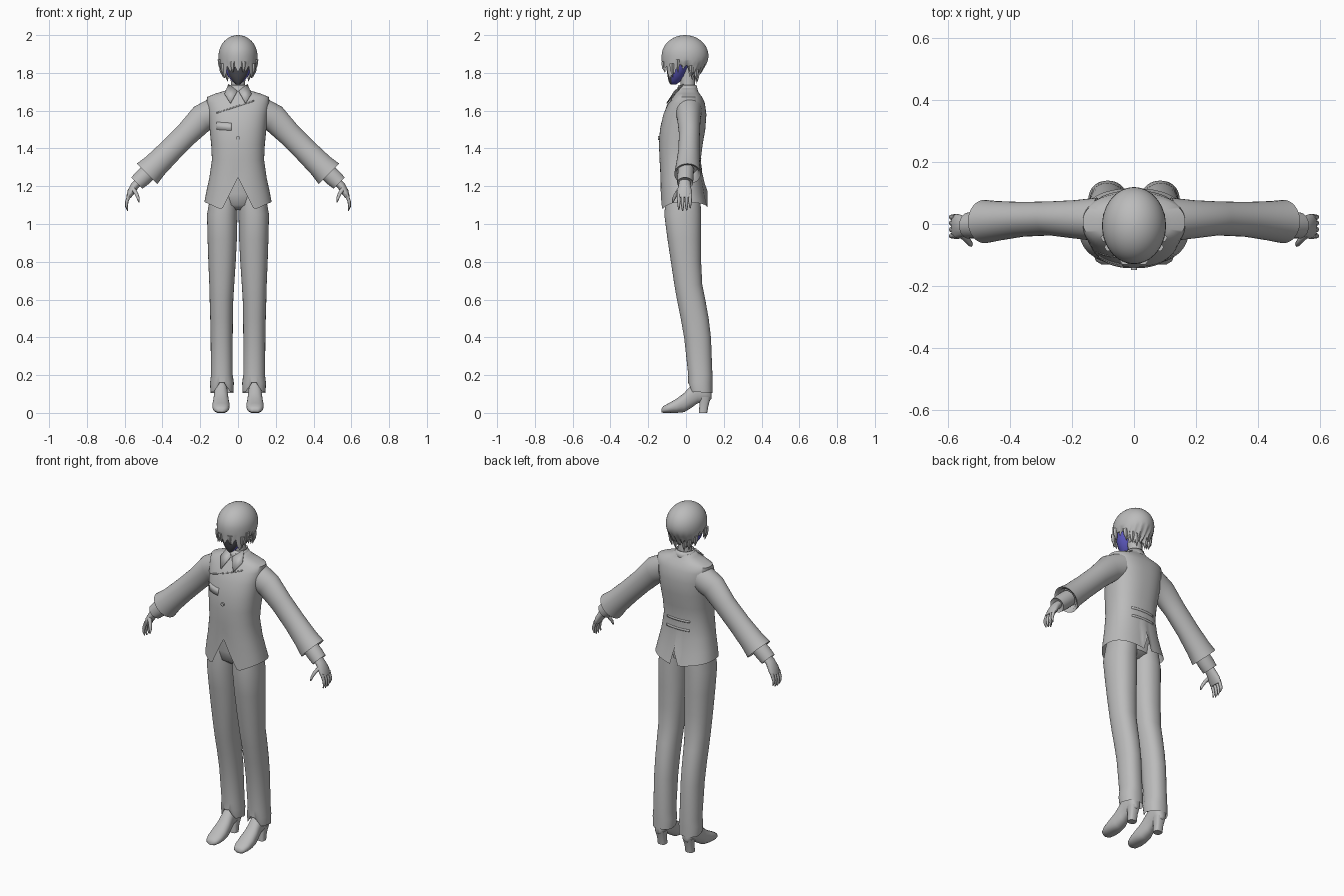
import bpy, bmesh, math
from math import sin, cos, pi
from mathutils import Vector


def material(name, rgb):
    m = bpy.data.materials.new(name)
    m.diffuse_color = (*rgb, 1)
    return m


GREY = material("plain grey", (0.5, 0.5, 0.5))
DARK = material("dark face", (0.07, 0.07, 0.08))
BLUE = material("blue cheek", (0.11, 0.1, 0.52))


def finish(name, bm, mirror=False, angle=50, thick=0, mat=GREY):
    bmesh.ops.recalc_face_normals(bm, faces=bm.faces)
    me = bpy.data.meshes.new(name)
    bm.to_mesh(me)
    bm.free()
    me.materials.append(mat)
    ob = bpy.data.objects.new(name, me)
    bpy.context.collection.objects.link(ob)
    bpy.context.view_layer.objects.active = ob
    ob.select_set(True)
    bpy.ops.object.shade_smooth_by_angle(angle=math.radians(angle))
    ob.select_set(False)
    if thick:
        ob.modifiers.new("thickness", 'SOLIDIFY').thickness = thick
    if mirror:
        ob.modifiers.new("mirror", 'MIRROR')
    return ob


def loft(name, rings, n=24, p=2.0, plane='xy', caps=(True, True), warp=None, **kw):
    """Skin rings of (cx, cy, cz, half_u, half_v, tilt); tilt turns u in the xz plane."""
    bm = bmesh.new()
    rows = []
    for cx, cy, cz, hu, hv, *t in rings:
        t = t[0] if t else 0
        u = Vector((cos(t), 0, sin(t)))
        v = Vector((0, 1, 0)) if plane == 'xy' else Vector((0, 0, 1))
        row = []
        for i in range(n):
            c, s = cos(2 * pi * i / n), sin(2 * pi * i / n)
            a = math.copysign(abs(c) ** (2 / p), c) if abs(c) > 1e-6 else 0
            b = math.copysign(abs(s) ** (2 / p), s) if abs(s) > 1e-6 else 0
            co = Vector((cx, cy, cz)) + u * hu * a + v * hv * b
            if warp:
                co.z = warp(co)
            row.append(bm.verts.new(co))
        rows.append(row)
    for r, q in zip(rows, rows[1:]):
        for i in range(n):
            j = (i + 1) % n
            bm.faces.new((r[i], r[j], q[j], q[i]))
    if caps[0]:
        bm.faces.new(rows[0])
    if caps[1]:
        bm.faces.new(rows[-1])
    return finish(name, bm, **kw)


# Jacket: height, half width, front y, back y
TORSO = [(1.10, .178, -.135, .115), (1.16, .168, -.135, .10), (1.24, .152, -.137, .086),
         (1.34, .138, -.14, .078), (1.42, .142, -.143, .088), (1.50, .15, -.138, .102),
         (1.58, .158, -.12, .108), (1.64, .166, -.094, .10), (1.672, .165, -.07, .085),
         (1.69, .12, -.06, .072), (1.705, .07, -.05, .062), (1.72, .055, -.045, .055)]
P = 2.4


def jacket_hem(co):
    if co.z >= 1.34:
        return co.z
    ax = abs(co.x)
    if co.y < -.02:
        hem = 1.245 - 2 * ax if ax < .085 else 1.075 + (ax - .085) * .45
    else:
        hem = 1.17 if ax < .012 else 1.08 + .2 * ax
    return hem + (co.z - 1.10) / .24 * (1.34 - hem)


loft("jacket", [(0, (f + b) / 2, z, w, (b - f) / 2) for z, w, f, b in TORSO],
     n=64, p=P, caps=(False, True), warp=jacket_hem)


def surface_y(x, z, back=False):
    for (z0, w0, f0, b0), (z1, w1, f1, b1) in zip(TORSO, TORSO[1:]):
        if z0 <= z <= z1:
            k = (z - z0) / (z1 - z0)
            w, f, b = (p + (q - p) * k for p, q in ((w0, w1), (f0, f1), (b0, b1)))
            d = (b - f) / 2 * max(0, 1 - min(1, abs(x / w)) ** P) ** (1 / P)
            return (f + b) / 2 + (d if back else -d)
    return 0


def strip(name, a, b, height, back=False):
    """Thin cloth band lying on the jacket from (x, z) a to b."""
    bm = bmesh.new()
    off = .002 if back else -.002
    prev = None
    for i in range(13):
        x, z = (p + (q - p) * i / 12 for p, q in zip(a, b))
        cur = [bm.verts.new((x, surface_y(x, h, back) + off, h)) for h in (z, z + height)]
        if prev:
            bm.faces.new((prev[0], cur[0], cur[1], prev[1]))
        prev = cur
    finish(name, bm, thick=.006)


strip("chest_seam", (-.115, 1.585), (.085, 1.65), .006)
strip("pocket_flap", (-.115, 1.50), (-.035, 1.495), .04)
for k, z in enumerate((1.285, 1.335)):
    strip(f"back_belt_{k}", (-.075, z), (.075, z), .012, back=True)

# Button on the chest
loft("button", [(0, -.138, 1.455, .010, .010), (0, -.149, 1.455, .010, .010)],
     n=12, plane='xz')

# Collar band, collar wings and neck
loft("collar_band", [(0, .005, 1.69, .062, .062), (0, .008, 1.735, .05, .048)],
     n=32, caps=(False, False), thick=.005)
loft("neck", [(0, .01, 1.68, .045, .042), (0, .01, 1.74, .038, .038), (0, .005, 1.83, .04, .042)])
bm = bmesh.new()
bm.faces.new([bm.verts.new(c) for c in ((.05, -.015, 1.742), (.004, -.062, 1.705),
                                        (.04, -.104, 1.64), (.072, -.062, 1.69))])
finish("collar_wing", bm, mirror=True, thick=.005)

# Sleeves and shirt cuffs
D = pi / 4
loft("sleeve", [(.12, .015, 1.595, .08, .07, 1.4), (.19, .015, 1.56, .074, .062, .95),
                (.27, .018, 1.477, .064, .055, D), (.36, .015, 1.387, .064, .056, D),
                (.44, .01, 1.307, .068, .064, D), (.482, .008, 1.265, .077, .07, D),
                (.476, .008, 1.271, .06, .058, D), (.45, .008, 1.297, .05, .05, D)],
     n=32, mirror=True)
loft("shirt_cuff", [(.46, .0, 1.287, .045, .042, D), (.505, -.003, 1.245, .046, .043, D),
                    (.535, -.005, 1.217, .042, .042, D), (.53, -.005, 1.222, .034, .035, D)],
     n=24, mirror=True)

# Hands
loft("palm", [(.515, -.006, 1.235, .022, .028, .7), (.545, -.008, 1.205, .022, .032, .6),
              (.566, -.008, 1.17, .020, .040, .45), (.58, -.008, 1.14, .012, .040, .3)],
     n=16, mirror=True)
for k, (y, dz) in enumerate(((-.038, .006), (-.018, 0), (.003, .002), (.022, .014))):
    loft(f"finger_{k}", [(.576, y, 1.155, .010, .010, .4), (.589, y, 1.118, .009, .009, .1),
                         (.59, y, 1.09 + dz, .007, .007, -.1), (.584, y, 1.07 + dz, .003, .003, -.3)],
         n=8, mirror=True)
loft("thumb", [(.558, -.03, 1.19, .013, .014, -.3), (.538, -.052, 1.16, .010, .011, -.4),
               (.528, -.064, 1.135, .008, .009, -.2), (.525, -.07, 1.115, .003, .004, 0)],
     n=8, mirror=True)

# Trousers: height, inner x, outer x, front y, back y
LEG = [(1.16, .0, .145, -.105, .075), (1.05, .003, .164, -.115, .08), (.92, .006, .161, -.098, .08),
       (.8, .012, .157, -.08, .08), (.68, .020, .152, -.062, .086), (.6, .025, .15, -.048, .102),
       (.5, .027, .147, -.028, .12), (.4, .028, .145, -.01, .132), (.2, .028, .143, .012, .14),
       (.16, .022, .148, .01, .14), (.11, .024, .146, .018, .14)]


def trouser_hem(co):
    if co.z > .15:
        return co.z
    notch = max(0, 1 - abs(co.x - .085) / .045)
    return co.z + (.065 * notch if co.y < .08 else -.005)


loft("trouser_leg", [((a + b) / 2, (f + k) / 2, z, (b - a) / 2, (k - f) / 2) for z, a, b, f, k in LEG],
     n=40, p=2.2, caps=(True, False), warp=trouser_hem, mirror=True)
loft("trouser_hips", [(0, -.018, 1.075, .06, .05), (0, -.016, 1.10, .12, .085),
                      (0, -.02, 1.16, .142, .092), (0, -.03, 1.3, .125, .088)], n=40)

# Shoes: y, half width, bottom, top
SHOE = [(-.13, .016, .004, .022), (-.12, .033, 0, .036), (-.09, .044, 0, .052), (-.05, .046, 0, .075),
        (-.01, .042, .004, .105), (.03, .036, .028, .15), (.06, .034, .05, .18),
        (.10, .034, .06, .175), (.125, .028, .065, .15), (.134, .012, .075, .12)]
loft("shoe", [(.09, y, (b + t) / 2, w, (t - b) / 2) for y, w, b, t in SHOE],
     n=24, p=2.3, plane='xz', mirror=True)
loft("shoe_heel", [(.09, .09, 0, .024, .022), (.09, .095, .04, .024, .024), (.09, .102, .085, .032, .03)],
     n=16, p=3, mirror=True)

# Face: dark front, blue cheeks
face = loft("face", [(0, -.068, 1.738, .010, .014), (0, -.06, 1.755, .030, .032),
                     (0, -.05, 1.785, .055, .048), (0, -.045, 1.82, .070, .058),
                     (0, -.035, 1.87, .080, .07), (0, -.02, 1.93, .07, .07)], n=32, mat=DARK)
face.data.materials.append(BLUE)
for f in face.data.polygons:
    if f.center.y > -.078 and abs(f.normal.x) > .35:
        f.material_index = 1


# Hair cap with a jagged lower edge
def hair_hem(co):
    if co.z >= 1.87:
        return co.z
    a = math.atan2(co.x, -co.y)
    hem = (1.80 if abs(a) < .55 else 1.765 if abs(a) < 1.0 else 1.81 if abs(a) < 1.75 else 1.755)
    hem += .035 * abs(sin(a * 9))
    return hem + (co.z - 1.78) / .09 * (1.87 - hem)


dome = [(0, -.005, 1.89 + .11 * sin(t), .103 * cos(t), .124 * cos(t))
        for t in (i * pi / 2 / 10 for i in range(10))]
low = [(0, -.035, 1.78, .086, .09), (0, -.022, 1.81, .094, .104), (0, -.01, 1.85, .101, .118),
       (0, -.006, 1.87, .103, .123)]
loft("hair_cap", low + dome + [(0, -.005, 2.0, .002, .002)], n=90,
     caps=(False, True), warp=hair_hem)


# Loose locks around the sides and nape
def lock(name, x, y, z, tip):
    loft(name, [(x, y, z, .016, .014), (x * .99, y, (z + tip) / 2, .012, .011),
                (x * .92, y * .94, tip, .001, .001)], n=6, mirror=x != 0)


for k, (x, y, z, tip) in enumerate(((.08, -.075, 1.85, 1.775), (.092, -.045, 1.87, 1.80),
                                    (.085, .03, 1.84, 1.775), (.06, .055, 1.82, 1.755),
                                    (.03, .06, 1.81, 1.745), (.03, -.118, 1.86, 1.80))):
    lock(f"hair_lock_{k}", x, y, z, tip)
